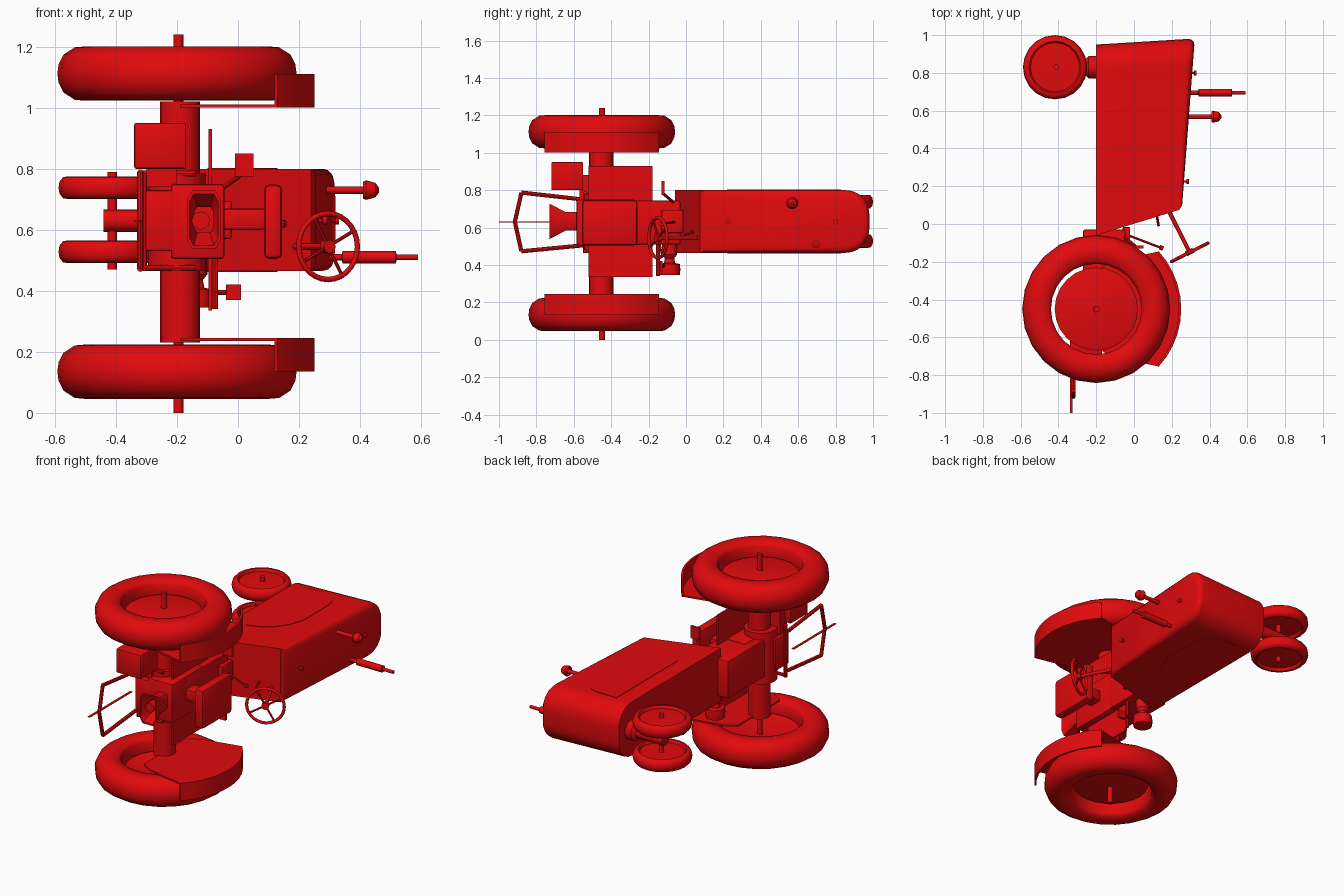
import bpy, bmesh, math
from mathutils import Vector, Matrix

if "Cube" in bpy.data.objects:
    bpy.data.objects.remove(bpy.data.objects["Cube"])

red = bpy.data.materials.new("tractor red")
red.diffuse_color = (0.76, 0.003, 0.004, 1)
red.use_nodes = True
red.node_tree.nodes["Principled BSDF"].inputs["Base Color"].default_value = red.diffuse_color

# The tractor lies on its side: its up is +x, its nose is +y, its width is z.
C = 0.63            # centre plane of the body


def finish(name, bm, angle=35):
    bmesh.ops.recalc_face_normals(bm, faces=bm.faces[:])
    me = bpy.data.meshes.new(name)
    bm.to_mesh(me)
    bm.free()
    ob = bpy.data.objects.new(name, me)
    bpy.context.collection.objects.link(ob)
    me.materials.append(red)
    bpy.ops.object.select_all(action='DESELECT')
    ob.select_set(True)
    bpy.context.view_layer.objects.active = ob
    bpy.ops.object.shade_smooth_by_angle(angle=math.radians(angle))
    return ob


def lathe(name, prof, origin, axis, n=24, closed=False, angle=35):
    """Spin (radius, height) points about an axis."""
    bm = bmesh.new()
    rot = Vector(axis).to_track_quat('Z', 'Y').to_matrix().to_4x4()
    m = Matrix.Translation(origin) @ rot
    rings = [[bm.verts.new(m @ Vector((r * math.cos(2 * math.pi * i / n),
                                       r * math.sin(2 * math.pi * i / n), h)))
              for i in range(n)] for r, h in prof]
    pairs = list(zip(rings, rings[1:])) + ([(rings[-1], rings[0])] if closed else [])
    for a, b in pairs:
        for i in range(n):
            j = (i + 1) % n
            bm.faces.new((a[i], a[j], b[j], b[i]))
    if not closed:
        bm.faces.new(rings[0])
        bm.faces.new(rings[-1])
    return finish(name, bm, angle)


def rod(name, p, q, r, r2=None, n=12):
    d = Vector(q) - Vector(p)
    return lathe(name, [(r, 0), (r2 or r, d.length)], p, d, n)


def box(name, x, y, z, bevel=0):
    bm = bmesh.new()
    bmesh.ops.create_cube(bm, size=1)
    for v in bm.verts:
        v.co = Vector([(a[0] + a[1]) / 2 + c * (a[1] - a[0]) for a, c in zip((x, y, z), v.co)])
    if bevel:
        bmesh.ops.bevel(bm, geom=bm.edges[:], offset=bevel, segments=2, profile=0.5, affect='EDGES')
    return finish(name, bm)


def prism_bm(pts, z0, z1):
    bm = bmesh.new()
    lo = [bm.verts.new((x, y, z0)) for x, y in pts]
    hi = [bm.verts.new((x, y, z1)) for x, y in pts]
    bm.faces.new(lo)
    bm.faces.new(hi)
    for i in range(len(pts)):
        j = (i + 1) % len(pts)
        bm.faces.new((lo[i], lo[j], hi[j], hi[i]))
    bmesh.ops.recalc_face_normals(bm, faces=bm.faces[:])
    return bm


def prism(name, pts, z0, z1):
    return finish(name, prism_bm(pts, z0, z1))


# Hood: side profile with rounded nose corners and softened top edges
bm = prism_bm([(-0.2, 0.95), (0.322, 0.982), (0.255, 0.1), (0.24, 0.075), (-0.2, -0.06)], 0.465, 0.80)
nose = [e for e in bm.edges if all(v.co.y > 0.9 for v in e.verts)
        and abs(e.verts[0].co.x - e.verts[1].co.x) > 0.2]
bmesh.ops.bevel(bm, geom=nose, offset=0.125, segments=6, profile=0.5, affect='EDGES')
bm.normal_update()
top = max(bm.faces, key=lambda f: f.normal.x)
rim = [e for e in top.edges if max(v.co.y for v in e.verts) > 0.2]
bmesh.ops.bevel(bm, geom=rim, offset=0.035, segments=3, profile=0.5, affect='EDGES')
finish("hood", bm)

# Curved side panels
panel = [(-0.1, 0.83), (0.04, 0.83), (0.09, 0.81), (0.12, 0.76), (0.13, 0.7), (0.13, 0.46),
         (0.1, 0.37), (0.05, 0.3), (-0.02, 0.25), (-0.1, 0.22)]
prism("upper_side_panel", panel, 0.798, 0.803)
prism("lower_side_panel", panel, 0.462, 0.467)

# Rear wheels
half = [(0.24, -0.062), (0.255, -0.08), (0.30, -0.089), (0.335, -0.086), (0.372, -0.062), (0.388, -0.03)]
tire = half + [(0.392, 0)] + [(r, -h) for r, h in half[::-1]]
for side, z, s in (("upper", 1.112, 1), ("lower", 0.135, -1)):
    o, ax = (-0.2, -0.45, z), (0, 0, s)
    lathe(side + "_rear_tire", tire, o, ax, 24, True, 50)
    lathe(side + "_rear_disc", [(0.22, -0.008), (0.22, 0.008), (0.16, 0.022), (0.016, 0.03),
                                (0.016, 0.018), (0.16, 0.01)], o, ax, 24, True)

# Fenders: curved cover plus inner plate
A = [math.radians(-43 + 86 * i / 10) for i in range(11)]
arc = lambda r: [(-0.2 + r * math.cos(a), -0.45 + r * math.sin(a)) for a in A]
for side, z0, z1, p in (("upper", 1.0, 1.11, 1.0), ("lower", 0.135, 0.245, 0.235)):
    prism(side + "_fender_cover", arc(0.45) + arc(0.437)[::-1], z0, z1)
    prism(side + "_fender_plate", arc(0.445) + [(-0.12, -0.2), (-0.19, -0.24), (-0.19, -0.66), (-0.12, -0.7)],
          p, p + 0.01)

# Rear axle
rod("rear_axle", (-0.195, -0.45, 0), (-0.195, -0.45, 1.24), 0.016)
rod("axle_housing", (-0.19, -0.453, 0.23), (-0.19, -0.453, 1.02), 0.065, n=20)
rod("differential_housing", (-0.2, -0.453, 0.465), (-0.2, -0.453, 0.785), 0.095, n=24)

# Front wheels, axle and pedestal
fhalf = [(0.13, -0.028), (0.138, -0.037), (0.155, -0.035), (0.167, -0.02)]
ftire = fhalf + [(0.17, 0)] + [(r, -h) for r, h in fhalf[::-1]]
for side, z, s in (("upper", 0.738, 1), ("lower", 0.528, -1)):
    o, ax = (-0.418, 0.83, z), (0, 0, s)
    lathe(side + "_front_tire", ftire, o, ax, 20, True, 50)
    lathe(side + "_front_disc", [(0.133, -0.02), (0.133, 0.02), (0.03, 0.026)], o, ax, 20)
rod("front_axle", (-0.412, 0.83, 0.47), (-0.412, 0.83, 0.79), 0.015)
lathe("front_pedestal", [(0.037, -0.02), (0.037, 0.16), (0.045, 0.165), (0.06, 0.18), (0.06, 0.24)],
      (-0.42, 0.83, C), (1, 0, 0), 16)

# Transmission and rear housing
box("transmission", (-0.27, -0.045), (-0.45, -0.03), (0.51, 0.745), 0.01)
box("rear_housing", (-0.22, -0.045), (-0.585, -0.27), (0.505, 0.75), 0.01)
box("hitch_block", (-0.305, -0.2), (-0.585, -0.45), (0.53, 0.73), 0.01)

# Power shaft with flared square guard
bm = bmesh.new()
loops = []
for y, hx, hz in ((-0.58, 0.035, 0.05), (-0.645, 0.035, 0.05), (-0.73, 0.055, 0.095),
                  (-0.73, 0.047, 0.085), (-0.645, 0.03, 0.042)):
    loops.append([bm.verts.new((-0.112 + hx * a, y, C + 0.003 + hz * b)) for a, b in
                  ((1, .7), (.7, 1), (-.7, 1), (-1, .7), (-1, -.7), (-.7, -1), (.7, -1), (1, -.7))])
for a, b in zip(loops, loops[1:]):
    for i in range(8):
        bm.faces.new((a[i], a[i - 1], b[i - 1], b[i]))
finish("shaft_guard", bm)
rod("power_shaft", (-0.122, -0.57, C), (-0.122, -0.70, C), 0.03)

# Battery box and foot plates
box("battery_box", (-0.34, -0.17), (-0.72, -0.55), (0.80, 0.95), 0.006)
box("battery_bracket", (-0.30, -0.2), (-0.57, -0.5), (0.74, 0.88))
box("upper_foot_plate", (-0.097, -0.085), (-0.52, -0.18), (0.745, 0.93))
box("lower_foot_plate", (-0.097, -0.085), (-0.52, -0.18), (0.335, 0.51))

# Seat
box("seat_cushion", (0.085, 0.145), (-0.555, -0.26), (0.505, 0.748), 0.018)
box("seat_bracket", (-0.05, 0.09), (-0.45, -0.36), (0.60, 0.67), 0.01)

# Drawbar frame
frame = [(-0.55, 0.75), (-0.88, 0.787), (-0.915, C), (-0.88, 0.473), (-0.55, 0.505)]
for a, b in zip(frame, frame[1:]):
    rod("drawbar_frame", (-0.32, a[0], a[1]), (-0.32, b[0], b[1]), 0.011, n=8)
box("drawbar_tongue", (-0.34, -0.325), (-1.0, -0.58), (C - 0.002, C + 0.002))
for z in (0.475, 0.785):
    rod("drawbar_hanger", (-0.31, -0.54, z), (-0.14, -0.54, z), 0.01, n=8)
rod("drawbar_crossbar", (-0.31, -0.54, 0.465), (-0.31, -0.54, 0.795), 0.011, n=8)

# Steering column and wheel
hub = Vector((0.295, -0.15, 0.545))
ax = Vector((0.45, -0.89, 0)).normalized()
rod("steering_column", (0.18, 0.078, 0.545), hub, 0.011)
lathe("steering_rim", [(0.108 + 0.009 * math.cos(k * math.pi / 4), 0.009 * math.sin(k * math.pi / 4))
                       for k in range(8)], hub, ax, 28, True, 60)
lathe("steering_hub", [(0.022, -0.015), (0.022, 0.012)], hub, ax, 12)
side = Vector((0.89, 0.45, 0)).normalized()
for k in range(4):
    a = 0.5 + k * math.pi / 2
    rod("steering_spoke", hub, hub + (side * math.cos(a) + Vector((0, 0, 1)) * math.sin(a)) * 0.106, 0.006, n=8)

# Belt pulley
lathe("belt_pulley", [(0.055, 0), (0.058, 0.03), (0.055, 0.06), (0.03, 0.065), (0.025, 0.09),
                      (0.04, 0.11), (0.04, 0.18)], (-0.14, -0.088, 0.345), (0, 0, 1), 20)

# Pedals and gear lever
box("lower_pedal", (-0.04, 0.01), (-0.14, -0.125), (0.37, 0.42))
rod("lower_pedal_arm", (-0.04, -0.13, 0.395), (-0.09, -0.12, 0.395), 0.008, n=8)
rod("pedal_shaft", (-0.075, -0.15, 0.34), (-0.075, -0.15, 0.52), 0.01, n=8)
box("upper_pedal", (-0.01, 0.05), (-0.13, -0.115), (0.775, 0.85))
rod("upper_pedal_arm", (0.01, -0.12, 0.78), (-0.06, -0.06, 0.73), 0.008, n=8)
box("shift_cover", (-0.06, -0.02), (-0.13, -0.015), (0.57, 0.695), 0.008)
rod("gear_lever", (-0.03, -0.06, C), (0.14, -0.125, 0.62), 0.006, n=8)
rod("gear_knob", (0.135, -0.122, 0.62), (0.155, -0.13, 0.62), 0.012, n=8)
rod("throttle_lever", (0.12, 0.05, 0.58), (0.13, -0.01, 0.56), 0.007, n=8)

# Exhaust, air intake and filler caps
lathe("exhaust", [(0.011, 0), (0.011, 0.08), (0.021, 0.083), (0.021, 0.257), (0.01, 0.26), (0.01, 0.33)],
      (0.26, 0.695, 0.51), (1, 0, 0), 14)
lathe("air_intake", [(0.012, 0), (0.012, 0.165), (0.028, 0.16), (0.032, 0.17), (0.024, 0.2), (0.008, 0.212)],
      (0.25, 0.568, 0.73), (1, 0, 0), 16)
for y, x in ((0.8, 0.285), (0.225, 0.245)):
    lathe("filler_cap", [(0.006, 0), (0.006, 0.03), (0.013, 0.034), (0.013, 0.046)], (x, y, C), (1, 0, 0), 12)
